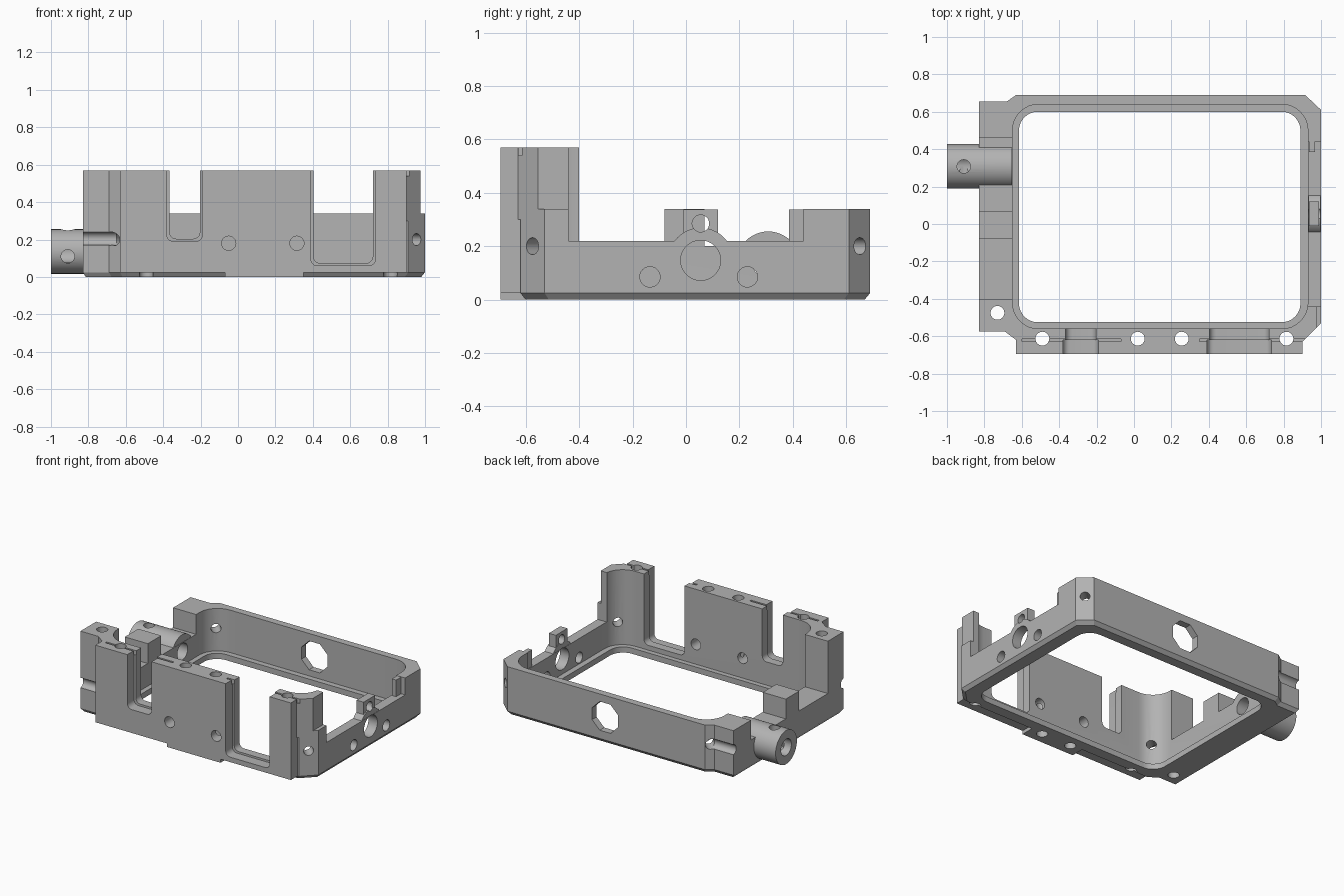
import bpy, bmesh, math
from mathutils import Vector

if "Cube" in bpy.data.objects:
    bpy.data.objects.remove(bpy.data.objects["Cube"])

grey = bpy.data.materials.new("machined_grey")
grey.diffuse_color = (0.45, 0.45, 0.45, 1)
grey.use_nodes = True
grey.node_tree.nodes["Principled BSDF"].inputs["Base Color"].default_value = grey.diffuse_color


def finish(bm, name):
    bmesh.ops.recalc_face_normals(bm, faces=bm.faces)
    me = bpy.data.meshes.new(name)
    bm.to_mesh(me)
    bm.free()
    me.materials.append(grey)
    ob = bpy.data.objects.new(name, me)
    bpy.context.collection.objects.link(ob)
    return ob


def loft(name, rings):
    """Closed solid through stacked rings of 3D points."""
    bm = bmesh.new()
    loops = [[bm.verts.new(p) for p in r] for r in rings]
    n = len(loops[0])
    for a, b in zip(loops, loops[1:]):
        for i in range(n):
            j = (i + 1) % n
            bm.faces.new((a[i], a[j], b[j], b[i]))
    bm.faces.new(loops[0])
    bm.faces.new(loops[-1])
    return finish(bm, name)


def prism(name, pts, z0, z1):
    return loft(name, [[(x, y, z) for x, y in pts] for z in (z0, z1)])


def box(name, x0, x1, y0, y1, z0, z1):
    return prism(name, [(x0, y0), (x1, y0), (x1, y1), (x0, y1)], z0, z1)


def rounded(x0, x1, y0, y1, r, steps=8):
    pts = []
    for k, (cx, cy) in enumerate([(x1 - r, y1 - r), (x0 + r, y1 - r), (x0 + r, y0 + r), (x1 - r, y0 + r)]):
        for s in range(steps + 1):
            a = math.pi / 2 * (k + s / steps)
            pts.append((cx + r * math.cos(a), cy + r * math.sin(a)))
    return pts


def rod(name, a, b, r, n=32, turn=0.0):
    a, b = Vector(a), Vector(b)
    q = (b - a).to_track_quat('Z', 'Y')
    ring = [q @ Vector((r * math.cos(turn + i * math.tau / n), r * math.sin(turn + i * math.tau / n), 0))
            for i in range(n)]
    return loft(name, [[p + c for p in ring] for c in (a, b)])


def boolean(ob, tools, op):
    """Apply a boolean for each tool and discard the tools."""
    for t in tools:
        m = ob.modifiers.new("b", 'BOOLEAN')
        m.operation, m.object, m.solver = op, t, 'EXACT'
        bpy.context.view_layer.objects.active = ob
        bpy.ops.object.modifier_apply(modifier=m.name)
        bpy.data.objects.remove(t)


# frame body with chamfered foot
outline = [(-0.83, -0.575), (-0.69, -0.575), (-0.63, -0.62), (0.91, -0.62), (1.0, -0.53), (1.0, 0.61),
           (0.915, 0.69), (-0.63, 0.69), (-0.68, 0.655), (-0.83, 0.655)]
foot = [(x * 0.98, y * 0.97) for x, y in outline]
housing = loft("housing", [[(x, y, z) for x, y in p] for p, z in ((foot, 0), (outline, 0.025), (outline, 0.34))])

# tall front wall, its lower lip and the two corner towers
boolean(housing, [
    box("front_wall", -0.63, 0.90, -0.695, -0.50, 0.025, 0.57),
    box("front_lip", -0.07, 0.35, -0.695, -0.55, 0.0, 0.10),
    prism("left_tower", [(-0.83, -0.40), (-0.83, -0.575), (-0.69, -0.575), (-0.63, -0.62), (-0.38, -0.62),
                         (-0.38, -0.40)], 0.30, 0.57),
    prism("right_tower", [(0.73, -0.44), (0.73, -0.65), (0.88, -0.65), (0.975, -0.555), (0.975, -0.44)], 0.30, 0.57),
], 'UNION')

# cavity with floor lip, bottom opening, lowered side walls
cuts = [
    prism("cavity", rounded(-0.65, 0.93, -0.56, 0.64, 0.14), 0.04, 1),
    prism("opening", rounded(-0.615, 0.89, -0.525, 0.60, 0.10), -1, 0.5),
    box("right_gap", 0.90, 1.1, -0.44, 0.44, 0.22, 1),
    box("left_gap_front", -0.9, -0.60, -0.40, -0.08, 0.20, 1),
    box("left_gap_back", -0.9, -0.60, 0.07, 0.46, 0.20, 1),
]

# stepped slots through the front wall
for x0, x1, z in ((-0.38, -0.19, 0.19), (0.39, 0.735, 0.06)):
    for d, y0, y1 in ((0.0, -0.8, -0.62), (0.014, -0.63, -0.45)):
        prof = rounded(x0 + d, x1 - d, z + d, 0.9, 0.035, 5)
        cuts.append(loft("slot", [[(x, y, h) for x, h in prof] for y in (y0, y1)]))

# thin grooves along the top of the front wall
for x0, x1 in ((-0.60, -0.07), (0.35, 0.95)):
    cuts.append(box("groove", x0, x1, -0.628, -0.614, 0.54, 1))

# vertical screw holes
for x, y in ((-0.73, -0.475), (-0.49, -0.613), (0.02, -0.613), (0.255, -0.613), (0.815, -0.613)):
    cuts.append(rod("screw_hole", (x, y, -1), (x, y, 1), 0.037, 24))

# front wall holes and the octagonal back port
for x in (-0.05, 0.315):
    cuts.append(rod("front_hole", (x, -0.9, 0.18), (x, -0.4, 0.18), 0.038, 24))
cuts.append(rod("port", (0.15, 0.5, 0.185), (0.15, 0.8, 0.185), 0.11, 8, math.pi / 8))

# diagonal corner holes, plus head grooves on the left ends
for x, y, sx, sy in ((0.955, -0.575, 1, -1), (0.955, 0.65, 1, 1), (-0.66, -0.60, -1, -1), (-0.66, 0.67, -1, 1)):
    d = Vector((sx, sy, 0)) * 0.15
    c = Vector((x, y, 0.2))
    cuts.append(rod("corner_hole", c - d, c + d * 0.5, 0.032, 24))
for y in (-0.58, 0.66):
    cuts.append(rod("head_groove", (-0.9, y, 0.205), (-0.65, y, 0.205), 0.036, 24))
boolean(housing, cuts, 'DIFFERENCE')

# right wall bearing bulge, upright tab and corner stub; left round boss
boolean(housing, [
    rod("bulge", (0.932, 0.055, 0.147), (0.998, 0.055, 0.147), 0.122, 48),
    box("tab", 0.935, 0.99, -0.01, 0.12, 0.15, 0.338),
    box("stub", 0.935, 0.968, 0.385, 0.46, 0.15, 0.338),
    rod("boss", (-1.0, 0.308, 0.136), (-0.652, 0.308, 0.136), 0.119, 48),
], 'UNION')

# bores through the right wall and the boss
bores = [rod("bore", (0.85, y, z), (1.1, y, z), r, 32)
         for y, z, r in ((0.055, 0.147, 0.075), (-0.135, 0.085, 0.038), (0.23, 0.085, 0.038), (0.055, 0.285, 0.032))]
bores += [
    rod("boss_bore", (-1.1, 0.308, 0.136), (-0.5, 0.308, 0.136), 0.058, 32),
    rod("boss_pin_top", (-0.91, 0.308, 0.136), (-0.91, 0.308, 0.5), 0.036, 24),
    rod("boss_pin_front", (-0.91, 0.0, 0.11), (-0.91, 0.308, 0.11), 0.036, 24),
]
boolean(housing, bores, 'DIFFERENCE')

# smooth the curved surfaces only
for o in bpy.context.selected_objects:
    o.select_set(False)
housing.select_set(True)
bpy.context.view_layer.objects.active = housing
bpy.ops.object.shade_smooth_by_angle(angle=math.radians(25))
